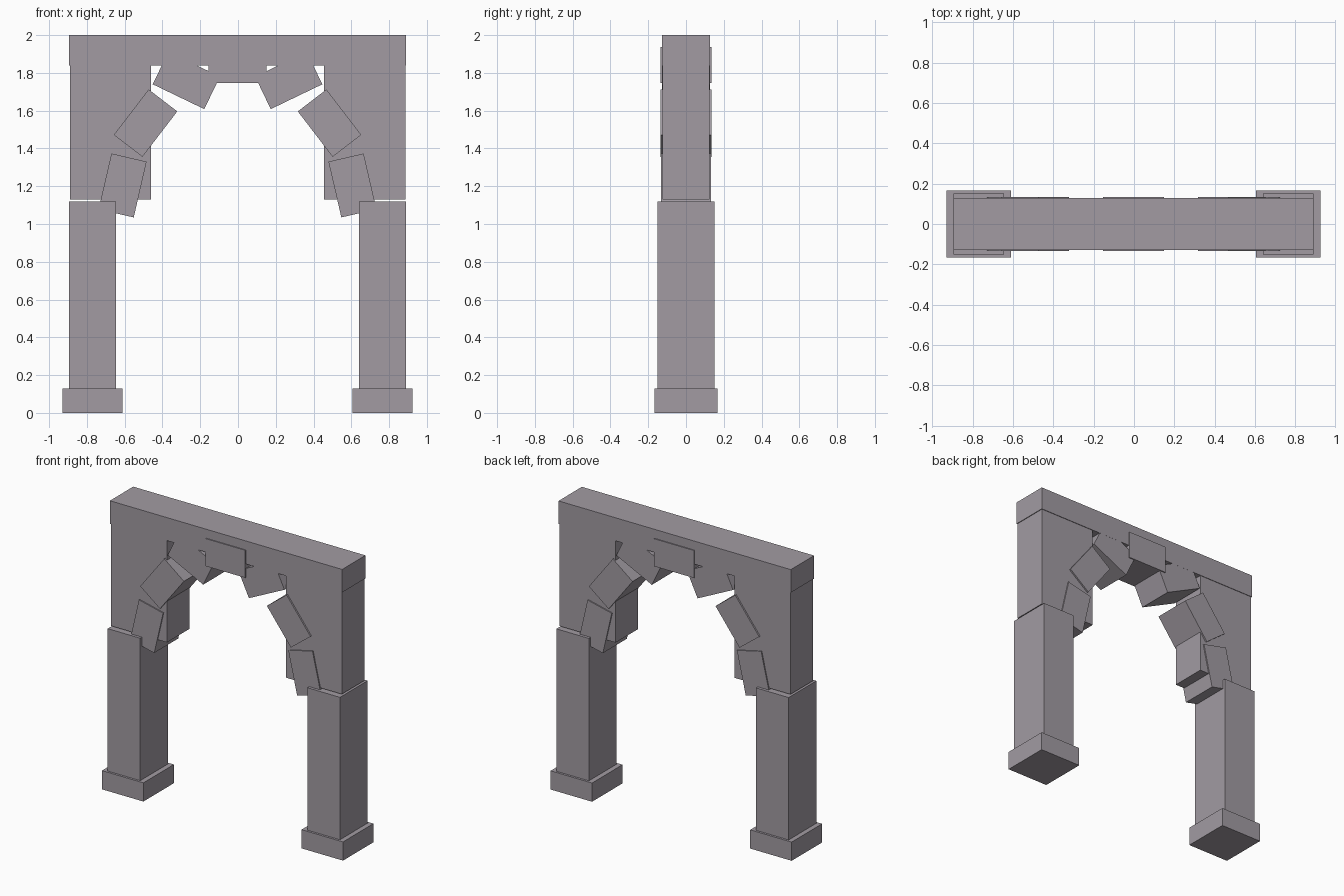
import bpy
import math

if "Cube" in bpy.data.objects:
    bpy.data.objects.remove(bpy.data.objects["Cube"])

# single stone colour
stone = bpy.data.materials.new("grey_stone")
stone.diffuse_color = (0.36, 0.33, 0.365, 1)
stone.use_nodes = True
stone.node_tree.nodes["Principled BSDF"].inputs["Base Color"].default_value = stone.diffuse_color

AXIS = -0.0025  # symmetry axis of the arch


def block(name, x, z, width, height, half_depth, tilt=0.0):
    """Box centred at (x, z), turned by tilt degrees in the arch plane."""
    bpy.ops.mesh.primitive_cube_add(size=1)
    ob = bpy.context.object
    ob.name = name
    ob.scale = (width, half_depth * 2, height)
    ob.rotation_euler = (0, math.radians(tilt), 0)
    ob.location = (AXIS + x, 0, z)
    ob.data.materials.append(stone)
    return ob


def block_between(name, x0, x1, z0, z1, half_depth):
    return block(name, (x0 + x1) / 2, (z0 + z1) / 2, abs(x1 - x0), z1 - z0, half_depth)


# lintel and keystone
block_between("lintel", -0.893, 0.893, 1.84, 2.0, 0.128)
block("keystone", 0, 1.842, 0.305, 0.191, 0.135)

# tilted arch stones: x, z, tilt, half depth
ARCH = [
    (0.271, 1.76, 25.7, 0.1275),
    (0.487, 1.534, 52.5, 0.135),
    (0.6085, 1.204, 77.0, 0.132),
]

for side, s in (("left", -1), ("right", 1)):
    # pier: base, column and upper wall
    block_between(side + "_base", s * 0.608, s * 0.927, 0.0, 0.13, 0.167)
    block_between(side + "_column", s * 0.643, s * 0.893, 0.13, 1.12, 0.152)
    block_between(side + "_wall", s * 0.457, s * 0.888, 1.13, 1.84, 0.124)
    # arch stones
    for i, (x, z, tilt, depth) in enumerate(ARCH, 1):
        # the upper arch stones rise toward the outside; the mirror flips the tilt
        direction = s if i > 1 else -s
        block(f"{side}_arch_stone_{i}", s * x, z, 0.303, 0.191, depth, direction * tilt)
